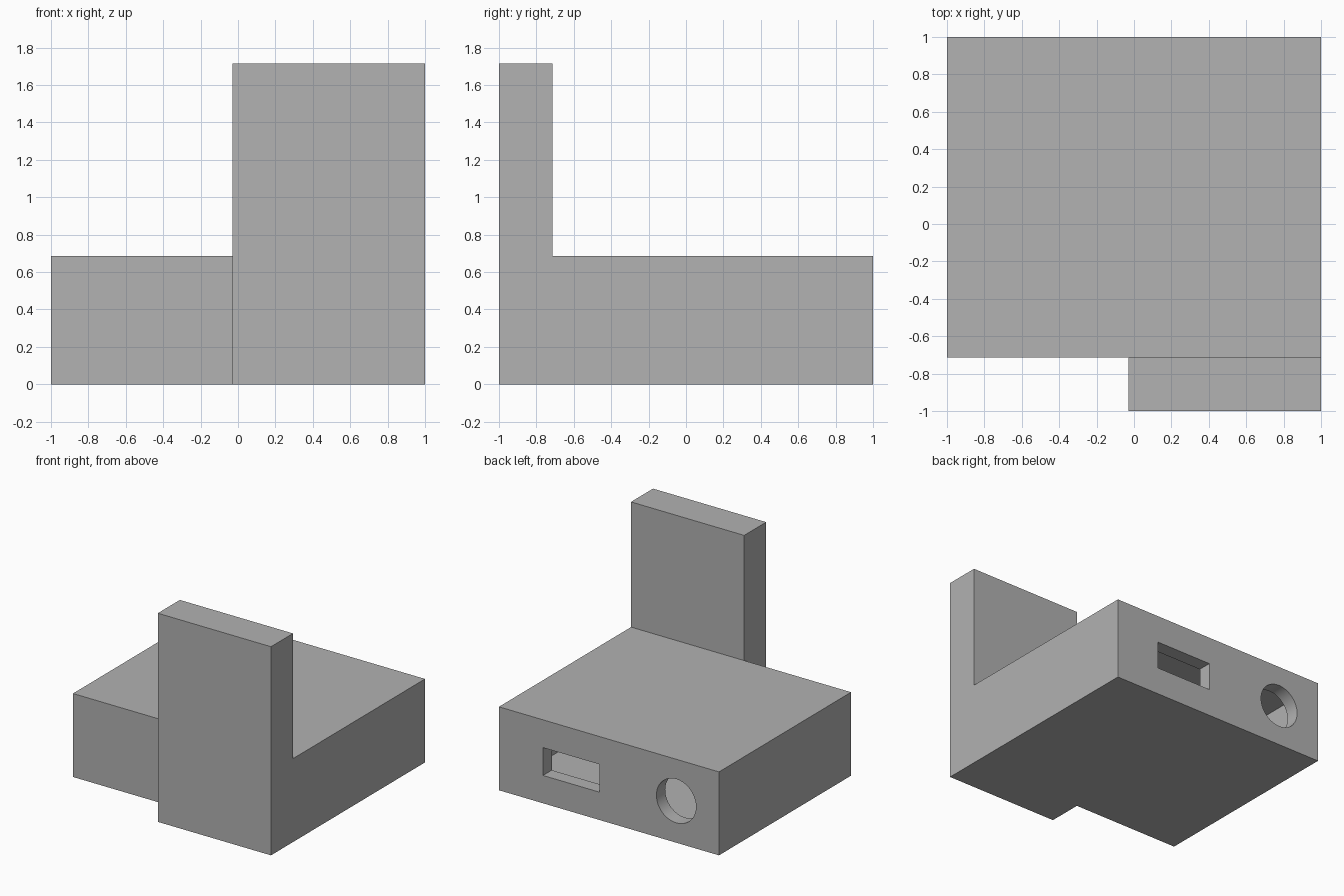
import bpy
import bmesh
import math
from mathutils import Matrix, Vector

cube = bpy.data.objects.get("Cube")
if cube:
    bpy.data.objects.remove(cube, do_unlink=True)

U = 2 / 35          # one design unit
WALL = 2            # shell thickness in design units

grey = bpy.data.materials.new("plain grey")
grey.use_nodes = True
colour = (0.445, 0.445, 0.445, 1)
grey.diffuse_color = colour
grey.node_tree.nodes["Principled BSDF"].inputs["Base Color"].default_value = colour


def add_object(name, bm):
    mesh = bpy.data.meshes.new(name)
    bm.to_mesh(mesh)
    bm.free()
    mesh.materials.append(grey)
    obj = bpy.data.objects.new(name, mesh)
    bpy.context.collection.objects.link(obj)
    return obj


def box(name, low, high):
    """Box between two corners, in design units from the lower left front."""
    low, high = Vector(low), Vector(high)
    shift = Vector((17.5, 17.5, 0))
    bm = bmesh.new()
    bmesh.ops.create_cube(bm, size=1, matrix=Matrix.Translation(((low + high) / 2 - shift) * U)
                          @ Matrix.Diagonal((*((high - low) * U), 1)))
    return add_object(name, bm)


def cylinder(name, x, y, z, radius, length):
    """Cylinder along y, in design units."""
    bm = bmesh.new()
    place = Matrix.Translation(Vector((x - 17.5, y - 17.5, z)) * U)
    bmesh.ops.create_cone(bm, cap_ends=True, segments=64, radius1=radius * U, radius2=radius * U,
                          depth=length * U, matrix=place @ Matrix.Rotation(math.pi / 2, 4, "X"))
    return add_object(name, bm)


def combine(target, tool, operation):
    mod = target.modifiers.new(tool.name, "BOOLEAN")
    mod.operation = operation
    mod.solver = "EXACT"
    mod.object = tool
    tool.hide_render = True
    bpy.ops.object.modifier_apply(modifier=mod.name)
    bpy.data.objects.remove(tool, do_unlink=True)


# Housing with the upright plate on its front
housing = box("housing", (0, 5, 0), (35, 35, 12))
bpy.context.view_layer.objects.active = housing
housing.select_set(True)
combine(housing, box("upright_plate", (17, 0, 0), (35, 5, 30)), "UNION")

# Hollow interior
combine(housing, box("cavity", (WALL, 5 + WALL, WALL), (35 - WALL, 35 - WALL, 12 - WALL)), "DIFFERENCE")

# Openings in the back wall
combine(housing, box("slot", (19, 32, 4), (28, 36, 8)), "DIFFERENCE")
combine(housing, cylinder("round_hole", 6.8, 34, 6, 3.15, 4), "DIFFERENCE")

bpy.ops.object.shade_smooth_by_angle(angle=math.radians(30))
